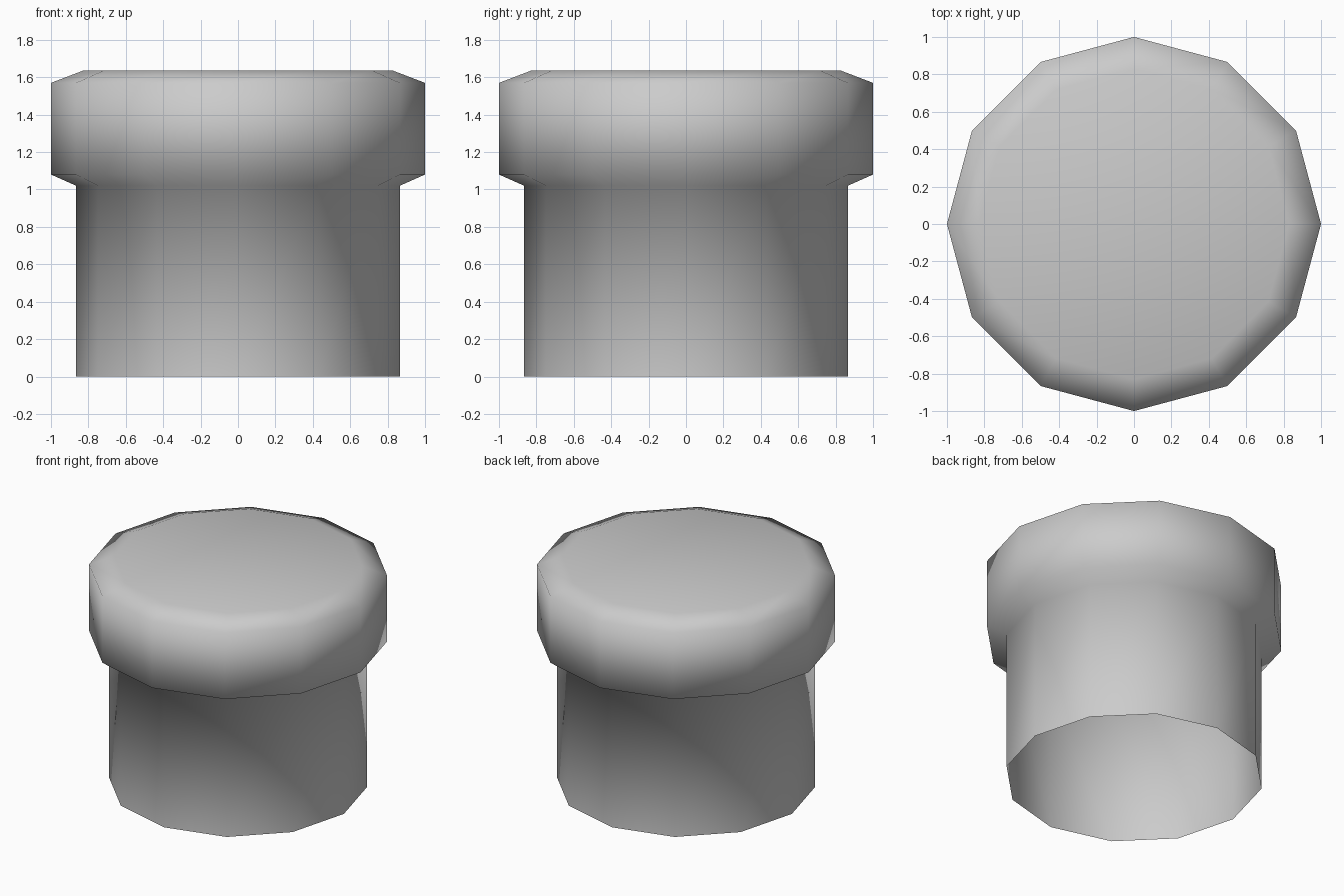
import bpy
import bmesh
from math import tau
from mathutils import Matrix

cube = bpy.data.objects.get("Cube")
if cube:
    bpy.data.objects.remove(cube, do_unlink=True)

SIDES = 12

# Plain grey material
grey = bpy.data.materials.new("grey")
grey.use_nodes = True
colour = (0.6, 0.6, 0.6, 1)
grey.diffuse_color = colour
grey.node_tree.nodes["Principled BSDF"].inputs["Base Color"].default_value = colour

# Radius and height: open pipe, sloped underside, wide rim, bevelled top
profile = [(0.865, 0), (0.865, 1.02), (1, 1.08), (1, 1.57), (0.83, 1.635)]

bm = bmesh.new()
rings = []
for radius, height in profile:
    ring = bmesh.ops.create_circle(bm, segments=SIDES, radius=radius,
                                   matrix=Matrix.Translation((0, 0, height)))
    rings.append(ring["verts"])

# Walls between neighbouring rings
for low, high in zip(rings, rings[1:]):
    for i in range(SIDES):
        j = (i + 1) % SIDES
        bm.faces.new((low[i], low[j], high[j], high[i]))

# Closed top, open bottom
bm.faces.new(rings[-1])
bmesh.ops.recalc_face_normals(bm, faces=bm.faces)
for face in bm.faces:
    face.smooth = True

mesh = bpy.data.meshes.new("pipe_with_rim")
bm.to_mesh(mesh)
bm.free()
mesh.materials.append(grey)
pipe = bpy.data.objects.new("pipe_with_rim", mesh)
bpy.context.collection.objects.link(pipe)
